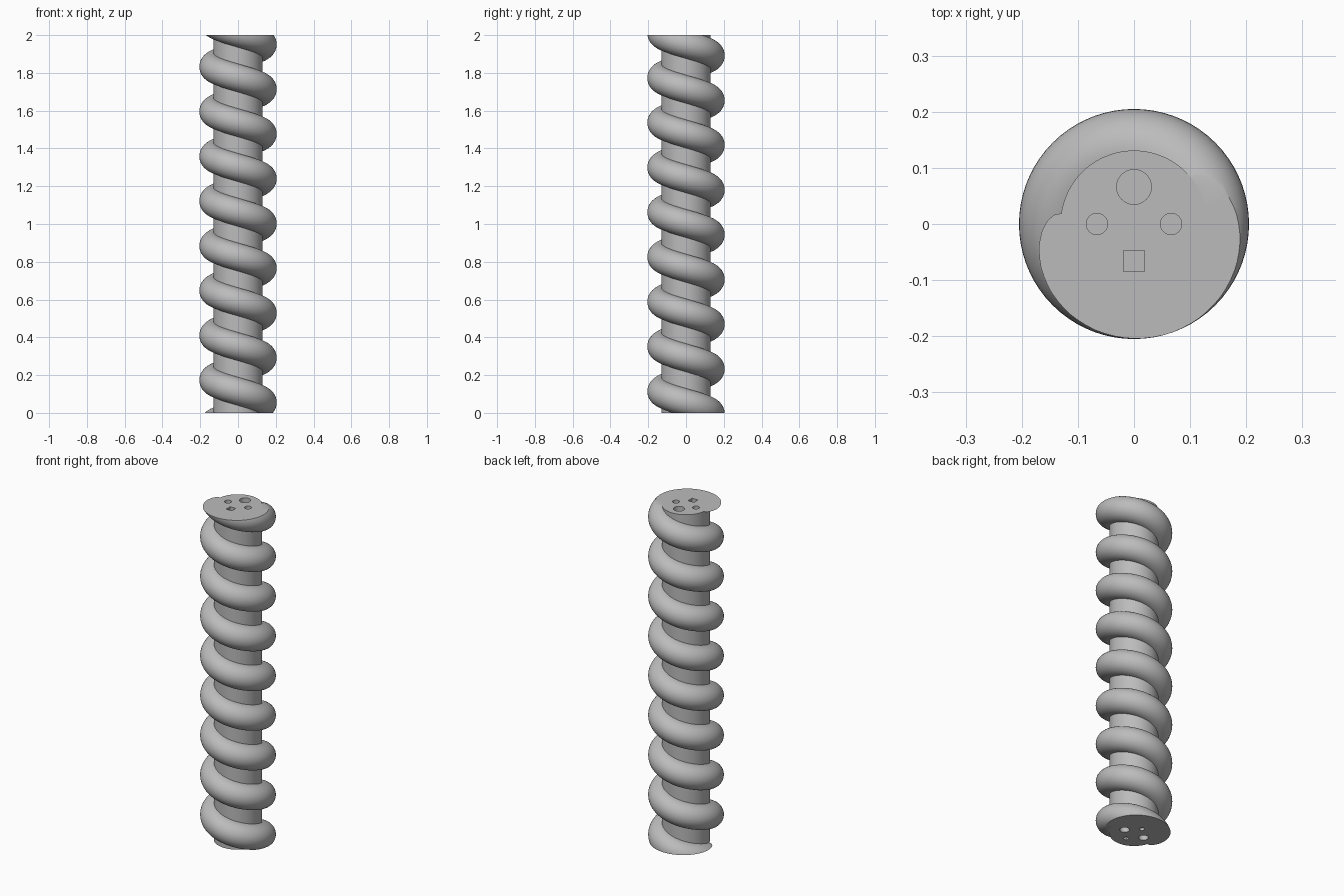
import bpy, bmesh, math
from mathutils import Matrix, Vector

HEIGHT = 2.0
CORE_R = 0.131
THREAD_R = 0.075
PITCH = 0.237
Z_START = 0.055      # thread height where it crosses +x

cube = bpy.data.objects.get("Cube")
if cube:
    bpy.data.objects.remove(cube, do_unlink=True)

grey = bpy.data.materials.new("plain_grey")
grey.use_nodes = True
grey.diffuse_color = (0.5, 0.5, 0.5, 1)
grey.node_tree.nodes["Principled BSDF"].inputs["Base Color"].default_value = (0.5, 0.5, 0.5, 1)


def add_object(name, bm):
    bmesh.ops.recalc_face_normals(bm, faces=bm.faces)
    mesh = bpy.data.meshes.new(name)
    bm.to_mesh(mesh)
    bm.free()
    mesh.materials.append(grey)
    obj = bpy.data.objects.new(name, mesh)
    bpy.context.collection.objects.link(obj)
    return obj


def activate(obj):
    bpy.ops.object.select_all(action='DESELECT')
    obj.select_set(True)
    bpy.context.view_layer.objects.active = obj


def add_cylinder(bm, x, y, z, radius, depth, sides=32):
    bmesh.ops.create_cone(bm, cap_ends=True, segments=sides, radius1=radius, radius2=radius,
                          depth=depth, matrix=Matrix.Translation((x, y, z)))


def add_block(bm, x, y, z, side, depth):
    bmesh.ops.create_cube(bm, size=1, matrix=Matrix.Translation((x, y, z))
                          @ Matrix.Diagonal((side, side, depth, 1)))


# Central shaft
bm = bmesh.new()
add_cylinder(bm, 0, 0, HEIGHT / 2, CORE_R, HEIGHT, 128)
core = add_object("core_shaft", bm)

# Blind sockets in both ends: back hole, side holes, square front hole
bm = bmesh.new()
for z, back, side, square in ((HEIGHT, 0.031, 0.019, 0.038), (0, 0.014, 0.026, 0.026)):
    add_cylinder(bm, 0, 0.066, z, back, 0.1)
    for sign in (-1, 1):
        add_cylinder(bm, sign * 0.066, 0, z, side, 0.1)
    add_block(bm, 0, -0.066, z, square, 0.1)
cutter = add_object("socket_cutter", bm)
cutter.hide_render = True

activate(core)
mod = core.modifiers.new("sockets", 'BOOLEAN')
mod.operation = 'DIFFERENCE'
mod.solver = 'EXACT'
mod.object = cutter
bpy.ops.object.modifier_apply(modifier=mod.name)
bpy.data.objects.remove(cutter, do_unlink=True)

# Helical thread: half-round section swept past both ends, then trimmed flat
ARC = 20
STEPS = 72
section = [(0.13 + THREAD_R * math.cos(a), THREAD_R * math.sin(a))
           for a in (math.pi * (i / ARC - 0.5) for i in range(ARC + 1))]
section = [(0.124, -THREAD_R)] + section + [(0.124, THREAD_R)]

bm = bmesh.new()
rings = []
for i in range(-STEPS, 10 * STEPS):
    angle = -math.tau * i / STEPS
    lift = Z_START + PITCH * i / STEPS
    rings.append([bm.verts.new((r * math.cos(angle), r * math.sin(angle), lift + h))
                  for r, h in section])
for low, high in zip(rings, rings[1:]):
    for j in range(len(section)):
        k = (j + 1) % len(section)
        bm.faces.new((low[j], low[k], high[k], high[j]))

for z, up in ((0, -1), (HEIGHT, 1)):
    cut = bmesh.ops.bisect_plane(bm, geom=bm.verts[:] + bm.edges[:] + bm.faces[:], dist=1e-6,
                                 plane_co=(0, 0, z), plane_no=(0, 0, up), clear_outer=True)
    rim = [e for e in cut["geom_cut"] if isinstance(e, bmesh.types.BMEdge)]
    bmesh.ops.triangle_fill(bm, edges=rim, use_beauty=True, normal=Vector((0, 0, up)))
thread = add_object("spiral_thread", bm)

# Smooth round surfaces, crisp ends
for obj in (core, thread):
    activate(obj)
    bpy.ops.object.shade_smooth_by_angle(angle=math.radians(35))
